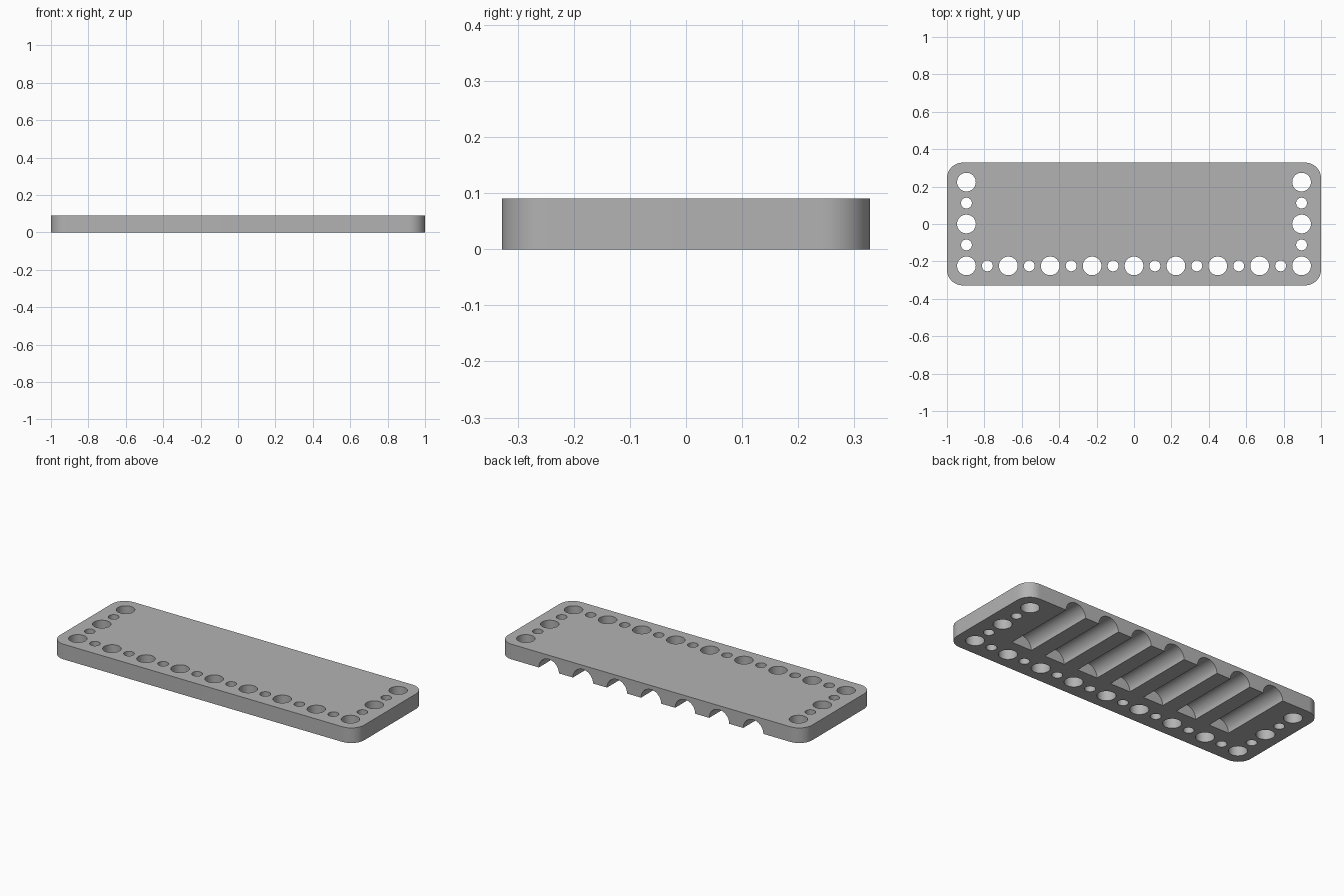
import bpy, bmesh, math
from mathutils import Matrix

if "Cube" in bpy.data.objects:
    bpy.data.objects.remove(bpy.data.objects["Cube"])

LENGTH, DEPTH, HEIGHT, CORNER = 2.0, 0.656, 0.09, 0.084
PITCH = 0.224
PEG_R, PIN_R, GROOVE_R = 0.05, 0.029, 0.066


def make_object(name, bm):
    bmesh.ops.recalc_face_normals(bm, faces=bm.faces)
    mesh = bpy.data.meshes.new(name)
    bm.to_mesh(mesh)
    bm.free()
    obj = bpy.data.objects.new(name, mesh)
    bpy.context.collection.objects.link(obj)
    return obj


def add_cylinder(bm, radius, length, matrix):
    bmesh.ops.create_cone(bm, cap_ends=True, segments=48, radius1=radius,
                          radius2=radius, depth=length, matrix=matrix)


# Plate: box with rounded vertical corners
bm = bmesh.new()
bmesh.ops.create_cube(bm, size=1, matrix=Matrix.Translation((0, 0, HEIGHT / 2))
                      @ Matrix.Diagonal((LENGTH, DEPTH, HEIGHT, 1)))
uprights = [e for e in bm.edges
            if abs(e.verts[0].co.z - e.verts[1].co.z) > HEIGHT / 2]
bmesh.ops.bevel(bm, geom=uprights, offset=CORNER, segments=12,
                profile=0.5, affect='EDGES')
plate = make_object("plate", bm)

# Hole positions: large and small alternate along the front and both sides
spots = [(i * PITCH / 2, -PITCH, i % 2) for i in range(-8, 9)]
for side in (-1, 1):
    spots += [(side * 4 * PITCH, j * PITCH / 2, j % 2) for j in range(-1, 3)]

bm = bmesh.new()
for x, y, small in spots:
    add_cylinder(bm, PIN_R if small else PEG_R, HEIGHT * 3,
                 Matrix.Translation((x, y, HEIGHT / 2)))

# Half-round grooves underneath, open at the back
front_end, back_end = -PITCH / 2, DEPTH / 2 + 0.1
for i in range(-3, 4):
    add_cylinder(bm, GROOVE_R, back_end - front_end,
                 Matrix.Translation((i * PITCH, (front_end + back_end) / 2, 0))
                 @ Matrix.Rotation(math.pi / 2, 4, 'X'))
cutter = make_object("hole_and_groove_cutter", bm)
cutter.hide_render = True

# Cut the plate
cut = plate.modifiers.new("cut", 'BOOLEAN')
cut.operation = 'DIFFERENCE'
cut.solver = 'EXACT'
cut.object = cutter
bpy.ops.object.select_all(action='DESELECT')
plate.select_set(True)
bpy.context.view_layer.objects.active = plate
bpy.ops.object.modifier_apply(modifier=cut.name)
bpy.data.objects.remove(cutter)

# Grey finish
grey = bpy.data.materials.new("grey")
grey.use_nodes = True
colour = (0.45, 0.45, 0.45, 1)
grey.diffuse_color = colour
grey.node_tree.nodes["Principled BSDF"].inputs["Base Color"].default_value = colour
plate.data.materials.clear()
plate.data.materials.append(grey)
bpy.ops.object.shade_smooth_by_angle(angle=math.radians(30))
